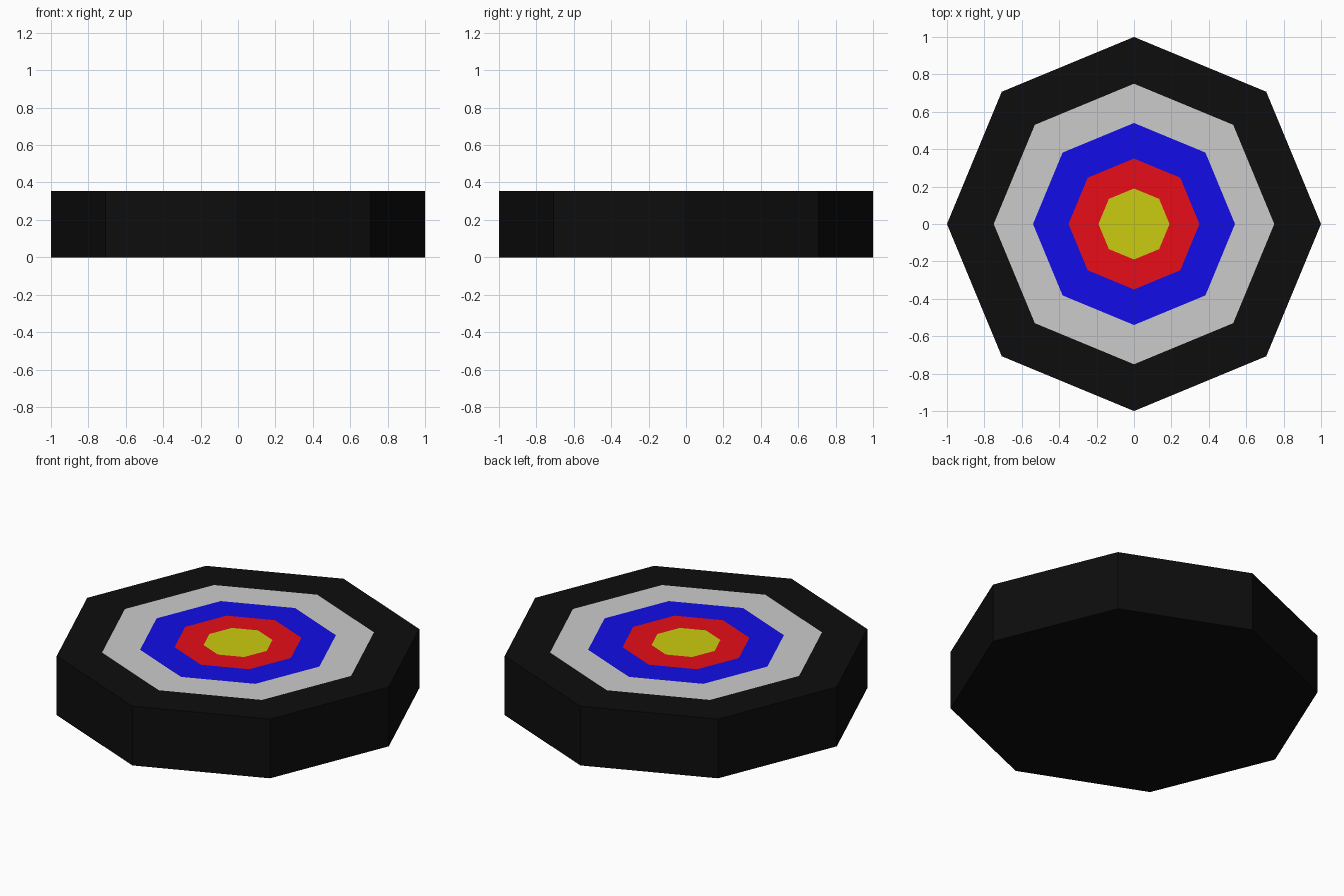
import bpy, bmesh
from math import cos, sin, pi

if "Cube" in bpy.data.objects:
    bpy.data.objects.remove(bpy.data.objects["Cube"])

SIDES = 8
H = 0.355


def lathe(name, profile, color):
    """Octagonal sweep of (radius, z) points; radius 0 closes with a flat cap."""
    bm = bmesh.new()
    rings = [[bm.verts.new((r * cos(2 * pi * i / SIDES), r * sin(2 * pi * i / SIDES), z))
              for i in range(SIDES)] for r, z in profile if r > 0]
    for a, b in zip(rings, rings[1:]):
        for i in range(SIDES):
            j = (i + 1) % SIDES
            bm.faces.new((a[i], a[j], b[j], b[i]))
    if profile[0][0] == 0:
        bm.faces.new(rings[0][::-1])
    if profile[-1][0] == 0:
        bm.faces.new(rings[-1])
    mesh = bpy.data.meshes.new(name)
    bm.to_mesh(mesh)
    bm.free()
    mat = bpy.data.materials.new(name + "_paint")
    mat.diffuse_color = (*color, 1)
    mat.use_nodes = True
    mat.node_tree.nodes["Principled BSDF"].inputs["Base Color"].default_value = mat.diffuse_color
    mesh.materials.append(mat)
    obj = bpy.data.objects.new(name, mesh)
    bpy.context.collection.objects.link(obj)


# Black board: bottom, sides and outer band of the top
lathe("board", [(0, 0), (1, 0), (1, H), (0.75, H)], (0.004, 0.004, 0.004))

# Coloured target bands, flush with the top
lathe("grey_band", [(0.75, H), (0.54, H)], (0.7, 0.7, 0.7))
lathe("blue_band", [(0.54, H), (0.35, H)], (0.006, 0.004, 0.8))
lathe("red_band", [(0.35, H), (0.19, H)], (0.8, 0.004, 0.009))
lathe("yellow_centre", [(0.19, H), (0, H)], (0.6, 0.6, 0.005))
